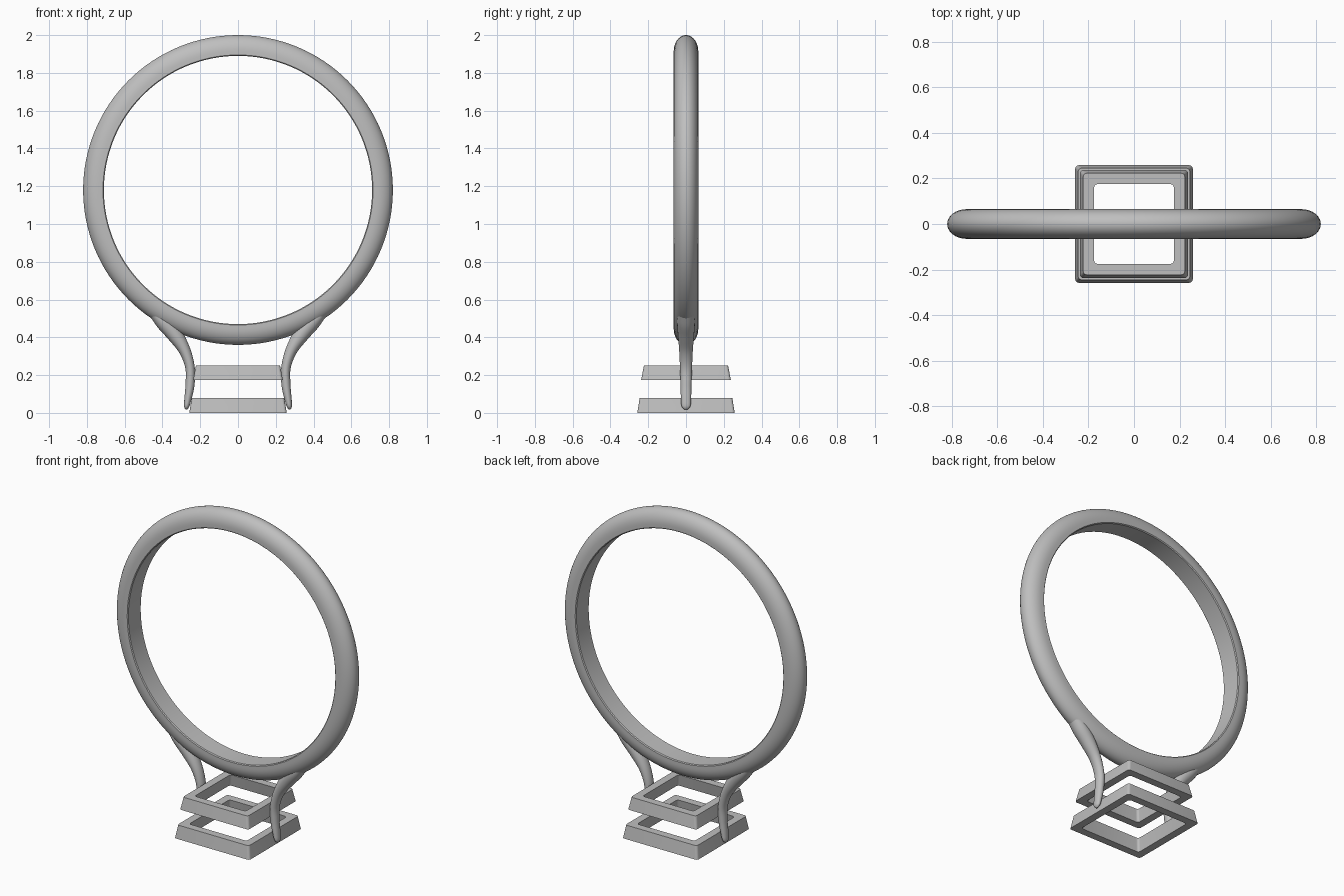
import bpy, bmesh
from math import sin, cos, pi, radians
from mathutils import Vector

if "Cube" in bpy.data.objects:
    bpy.data.objects.remove(bpy.data.objects["Cube"])

metal = bpy.data.materials.new("grey metal")
metal.use_nodes = True
GREY = (0.52, 0.52, 0.52, 1)
metal.diffuse_color = GREY
metal.node_tree.nodes["Principled BSDF"].inputs["Base Color"].default_value = GREY


def loft(name, loops, closed, angle=40):
    """Skin a list of equal point loops; cap the ends or join them round."""
    bm = bmesh.new()
    rows = [[bm.verts.new(p) for p in loop] for loop in loops]
    n = len(rows[0])
    for i in range(len(rows) - (not closed)):
        a, b = rows[i], rows[(i + 1) % len(rows)]
        for j in range(n):
            k = (j + 1) % n
            bm.faces.new((a[j], a[k], b[k], b[j]))
    if not closed:
        bm.faces.new(rows[0])
        bm.faces.new(rows[-1])
    bmesh.ops.recalc_face_normals(bm, faces=bm.faces)
    mesh = bpy.data.meshes.new(name)
    bm.to_mesh(mesh)
    bm.free()
    obj = bpy.data.objects.new(name, mesh)
    bpy.context.collection.objects.link(obj)
    mesh.materials.append(metal)
    bpy.ops.object.select_all(action="DESELECT")
    obj.select_set(True)
    bpy.context.view_layer.objects.active = obj
    bpy.ops.object.shade_smooth_by_angle(angle=radians(angle))
    return obj


# Band: D-shaped section, flat inside and rounded outside
section = [(0.71, -0.06), (0.715, -0.065)]
section += [(0.735 + 0.085 * cos(t), 0.065 * sin(t))
            for t in (-pi / 2 + pi * i / 20 for i in range(21))]
section += [(0.715, 0.065), (0.71, 0.06)]
STEPS = 128
turns = [2 * pi * i / STEPS for i in range(STEPS)]
loft("band", [[(r * cos(a), y, 1.18 + r * sin(a)) for r, y in section]
              for a in turns], True)


# Setting: two tapered square frames with rounded corners
def rounded_square(half, z, radius=0.015, seg=5):
    points = []
    for q, (sx, sy) in enumerate([(1, 1), (-1, 1), (-1, -1), (1, -1)]):
        for i in range(seg + 1):
            a = (q + i / seg) * pi / 2
            points.append((sx * (half - radius) + radius * cos(a),
                           sy * (half - radius) + radius * sin(a), z))
    return points


def frame(name, low, high, z0, z1, bar):
    loft(name, [rounded_square(low, z0), rounded_square(high, z1),
                rounded_square(high - bar, z1), rounded_square(low - bar, z0)], True)


frame("lower_frame", 0.258, 0.245, 0.0, 0.08, 0.048)
frame("upper_frame", 0.237, 0.223, 0.175, 0.25, 0.048)

# Shoulder arms: x, z, half thickness in the ring plane, half depth
PATH = [(0.46, 0.545, 0.025, 0.04), (0.395, 0.485, 0.044, 0.047),
        (0.335, 0.415, 0.042, 0.043), (0.282, 0.33, 0.031, 0.036),
        (0.254, 0.24, 0.025, 0.032), (0.254, 0.15, 0.024, 0.029),
        (0.265, 0.075, 0.019, 0.027), (0.272, 0.035, 0.014, 0.023),
        (0.273, 0.018, 0.005, 0.009)]


def spline(points, steps=6):
    """Catmull-Rom samples through the points."""
    p = [Vector(v) for v in points]
    p = [2 * p[0] - p[1]] + p + [2 * p[-1] - p[-2]]
    out = []
    for a, b, c, d in zip(p, p[1:], p[2:], p[3:]):
        for i in range(steps):
            t = i / steps
            out.append((2 * b + (c - a) * t + (2 * a - 5 * b + 4 * c - d) * t ** 2
                        + (3 * b - a - 3 * c + d) * t ** 3) / 2)
    return out + [p[-2]]


samples = spline(PATH)
for name, side in (("left_arm", 1), ("right_arm", -1)):
    loops = []
    for i, s in enumerate(samples):
        before, after = samples[max(i - 1, 0)], samples[min(i + 1, len(samples) - 1)]
        along = Vector((after[0] - before[0], after[1] - before[1])).normalized()
        loop = []
        for a in (2 * pi * k / 24 for k in range(24)):
            w = s[2] * cos(a)
            loop.append((side * (s[0] - along.y * w), s[3] * sin(a), s[1] + along.x * w))
        loops.append(loop)
    loft(name, loops, False, 60)
